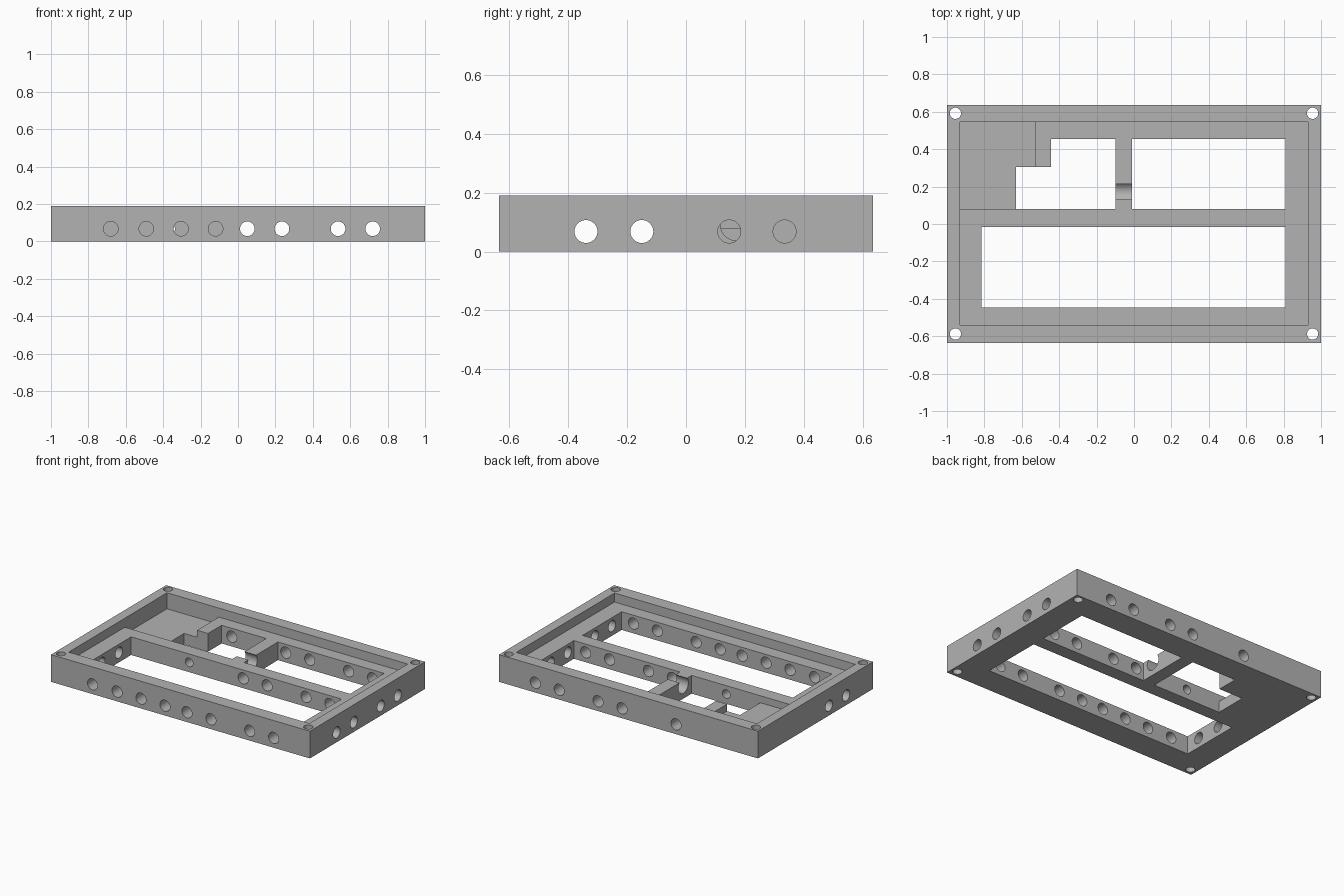
import bpy, bmesh, math
from mathutils import Matrix, Vector

if "Cube" in bpy.data.objects:
    bpy.data.objects.remove(bpy.data.objects["Cube"], do_unlink=True)

HEIGHT, LEDGE, FLOOR = 0.19, 0.127, 0.078   # wall, ledge and sunken floor levels
HOLE_Z, HOLE_R = 0.068, 0.039

grey = bpy.data.materials.new("grey plastic")
grey.use_nodes = True
grey.diffuse_color = (0.45, 0.45, 0.45, 1)
grey.node_tree.nodes["Principled BSDF"].inputs["Base Color"].default_value = grey.diffuse_color


def prism(bm, outline, z0, z1):
    """Extrude a plan outline from z0 to z1."""
    face = bm.faces.new([bm.verts.new((x, y, z0)) for x, y in outline])
    top = bmesh.ops.extrude_face_region(bm, geom=[face])["geom"]
    bmesh.ops.translate(bm, vec=(0, 0, z1 - z0),
                        verts=[v for v in top if isinstance(v, bmesh.types.BMVert)])


def box(bm, x0, x1, y0, y1, z0, z1):
    prism(bm, [(x0, y0), (x1, y0), (x1, y1), (x0, y1)], z0, z1)


def rod(bm, start, end, radius):
    """Cylinder between two points."""
    a, b = Vector(start), Vector(end)
    turn = (b - a).to_track_quat("Z", "Y").to_matrix().to_4x4()
    bmesh.ops.create_cone(bm, cap_ends=True, segments=40, radius1=radius, radius2=radius,
                          depth=(b - a).length, matrix=Matrix.Translation((a + b) / 2) @ turn)


def finish(name, bm):
    bmesh.ops.recalc_face_normals(bm, faces=bm.faces)
    mesh = bpy.data.meshes.new(name)
    bm.to_mesh(mesh)
    bm.free()
    mesh.materials.append(grey)
    obj = bpy.data.objects.new(name, mesh)
    bpy.context.collection.objects.link(obj)
    return obj


# Solid slab
bm = bmesh.new()
box(bm, -1, 1, -0.635, 0.635, 0, HEIGHT)
tray = finish("tray_frame", bm)
cutters = []

# Shallow recess inside the rim
bm = bmesh.new()
box(bm, -0.93, 0.93, -0.54, 0.545, LEDGE, 0.3)
cutters.append(finish("recess_cutter", bm))

# Sunken floor in the rear corner
bm = bmesh.new()
box(bm, -0.93, -0.53, 0.08, 0.545, FLOOR, 0.25)
cutters.append(finish("floor_cutter", bm))

# Openings through the base
bm = bmesh.new()
box(bm, -0.815, 0.81, -0.447, -0.015, -0.1, 0.4)
box(bm, -0.01, 0.81, 0.08, 0.455, -0.1, 0.4)
prism(bm, [(-0.63, 0.08), (-0.1, 0.08), (-0.1, 0.455), (-0.445, 0.455),
           (-0.445, 0.305), (-0.63, 0.305)], -0.1, 0.4)
cutters.append(finish("opening_cutter", bm))

# Holes running front to back
bm = bmesh.new()
for x in (0.05, 0.235, 0.535, 0.72):
    rod(bm, (x, -0.8, HOLE_Z), (x, 0.8, HOLE_Z), HOLE_R)
for x in (-0.68, -0.49, -0.305, -0.12):
    rod(bm, (x, -0.8, HOLE_Z), (x, -0.4, HOLE_Z), HOLE_R)
rod(bm, (-0.367, 0.4, HOLE_Z), (-0.367, 0.8, HOLE_Z), HOLE_R)
rod(bm, (-0.367, -0.1, HOLE_Z), (-0.367, 0.15, HOLE_Z), 0.03)
cutters.append(finish("front_hole_cutter", bm))

# Holes running side to side
bm = bmesh.new()
for y, x0 in ((-0.34, -1.2), (-0.15, -1.2), (0.147, 0.7), (0.335, 0.7)):
    rod(bm, (x0, y, HOLE_Z), (1.2, y, HOLE_Z), HOLE_R)
cutters.append(finish("side_hole_cutter", bm))

# Corner screw holes
bm = bmesh.new()
for x in (-0.955, 0.955):
    for y in (-0.588, 0.592):
        rod(bm, (x, y, -0.1), (x, y, 0.4), 0.03)
cutters.append(finish("screw_hole_cutter", bm))

# Snap-in groove across the short bar
bm = bmesh.new()
rod(bm, (-0.15, 0.172, 0.092), (0.05, 0.172, 0.092), 0.055)
cutters.append(finish("groove_cutter", bm))

# Cut everything out, keep the result and drop the cutters
for cutter in cutters:
    cutter.hide_render = True
    mod = tray.modifiers.new(cutter.name, "BOOLEAN")
    mod.operation, mod.solver, mod.object = "DIFFERENCE", "EXACT", cutter
result = bpy.data.meshes.new_from_object(tray.evaluated_get(bpy.context.evaluated_depsgraph_get()))
tray.modifiers.clear()
tray.data = result
for cutter in cutters:
    bpy.data.objects.remove(cutter, do_unlink=True)

bpy.ops.object.select_all(action="DESELECT")
tray.select_set(True)
bpy.context.view_layer.objects.active = tray
bpy.ops.object.shade_smooth_by_angle(angle=math.radians(30))
